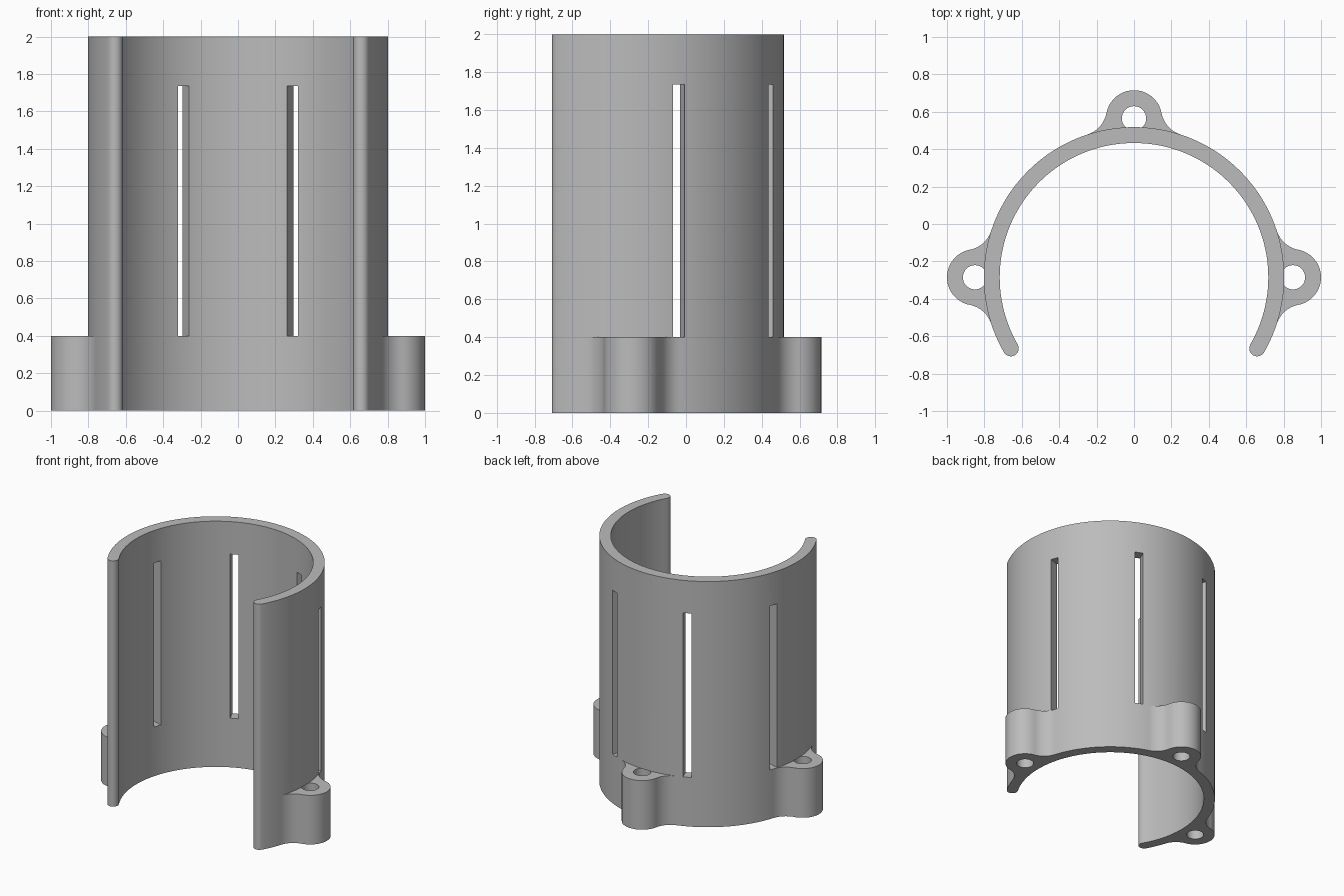
import bpy, bmesh
from math import radians, sin, cos, atan2, acos, pi
from mathutils import Vector

cube = bpy.data.objects.get("Cube")
if cube:
    bpy.data.objects.remove(cube)

# Main dimensions
CENTRE = Vector((0, -0.285))
OUTER, INNER = 0.803, 0.718
MID, WALL = (OUTER + INNER) / 2, OUTER - INNER
HEIGHT, BASE_H = 2.0, 0.4
LUG_DIST, LUG_R, HOLE_R, FILLET = 0.85, 0.15, 0.065, 0.15

grey = bpy.data.materials.new("light grey")
grey.use_nodes = True
grey.diffuse_color = (0.5, 0.5, 0.5, 1)
grey.node_tree.nodes["Principled BSDF"].inputs["Base Color"].default_value = (0.5, 0.5, 0.5, 1)


def polar(r, a):
    return Vector((r * cos(a), r * sin(a)))


def arc(c, r, a0, a1, n):
    return [c + polar(r, a0 + (a1 - a0) * i / n) for i in range(n + 1)]


def prism(name, outline, z0, z1):
    """Extrude a closed outline, dropping repeated points."""
    pts = [p for i, p in enumerate(outline) if (p - outline[i - 1]).length > 1e-5]
    bm = bmesh.new()
    face = bm.faces.new([bm.verts.new((p.x, p.y, z0)) for p in pts])
    top = bmesh.ops.extrude_face_region(bm, geom=[face])["geom"]
    bmesh.ops.translate(bm, vec=(0, 0, z1 - z0),
                        verts=[v for v in top if isinstance(v, bmesh.types.BMVert)])
    bmesh.ops.recalc_face_normals(bm, faces=bm.faces)
    mesh = bpy.data.meshes.new(name)
    bm.to_mesh(mesh)
    bm.free()
    mesh.materials.append(grey)
    obj = bpy.data.objects.new(name, mesh)
    bpy.context.collection.objects.link(obj)
    return obj


def combine(target, tool, operation):
    """Apply a boolean and remove the tool object."""
    mod = target.modifiers.new(tool.name, 'BOOLEAN')
    mod.operation, mod.solver, mod.object = operation, 'EXACT', tool
    bpy.context.view_layer.objects.active = target
    bpy.ops.object.modifier_apply(modifier=mod.name)
    bpy.data.objects.remove(tool)


# Open cylindrical shell with rounded ends
a0, a1 = radians(-30), radians(210)
outline = arc(CENTRE, OUTER, a0, a1, 96)
outline += arc(CENTRE + polar(MID, a1), WALL / 2, a1, a1 + pi, 12)
outline += arc(CENTRE, INNER, a1, a0, 96)
outline += arc(CENTRE + polar(MID, a0), WALL / 2, a0 - pi, a0, 12)
shell = prism("slotted_shell", outline, 0, HEIGHT)


def lug_outline(a):
    """Round lug blended into the shell by a concave fillet on each side."""
    c = CENTRE + polar(LUG_DIST, a)
    d = OUTER + FILLET
    t = acos((LUG_DIST ** 2 + d ** 2 - (LUG_R + FILLET) ** 2) / (2 * LUG_DIST * d))
    rel = polar(d, t) - Vector((LUG_DIST, 0))
    b = atan2(rel.y, rel.x)
    f0, f1 = CENTRE + polar(d, a - t), CENTRE + polar(d, a + t)
    pts = arc(f0, FILLET, a - t + pi, a - b + pi, 12)[::1]
    pts += arc(c, LUG_R, a - b, a + b, 32)
    pts += arc(f1, FILLET, a + b - pi, a + t - pi, 12)
    return pts + arc(CENTRE, MID, a + t, a - t, 12)


# Three mounting lugs, each with a bolt hole
lug_angles = [0, pi / 2, pi]
for a in lug_angles:
    combine(shell, prism("lug", lug_outline(a), 0, BASE_H), 'UNION')
for a in lug_angles:
    hole = arc(CENTRE + polar(LUG_DIST, a), HOLE_R, 0, 2 * pi, 32)[:-1]
    combine(shell, prism("bolt_hole", hole, -0.1, BASE_H), 'DIFFERENCE')

# Four tall slots, evenly spaced round the shell
for deg in (18, 66, 114, 162):
    a = radians(deg)
    side = polar(0.032, a + pi / 2)
    p, q = CENTRE + polar(0.65, a), CENTRE + polar(0.88, a)
    combine(shell, prism("slot", [p - side, q - side, q + side, p + side], BASE_H, 1.735),
            'DIFFERENCE')

# Smooth curved walls with crisp rims
bpy.ops.object.select_all(action='DESELECT')
shell.select_set(True)
bpy.context.view_layer.objects.active = shell
bpy.ops.object.shade_smooth_by_angle(angle=radians(30))
